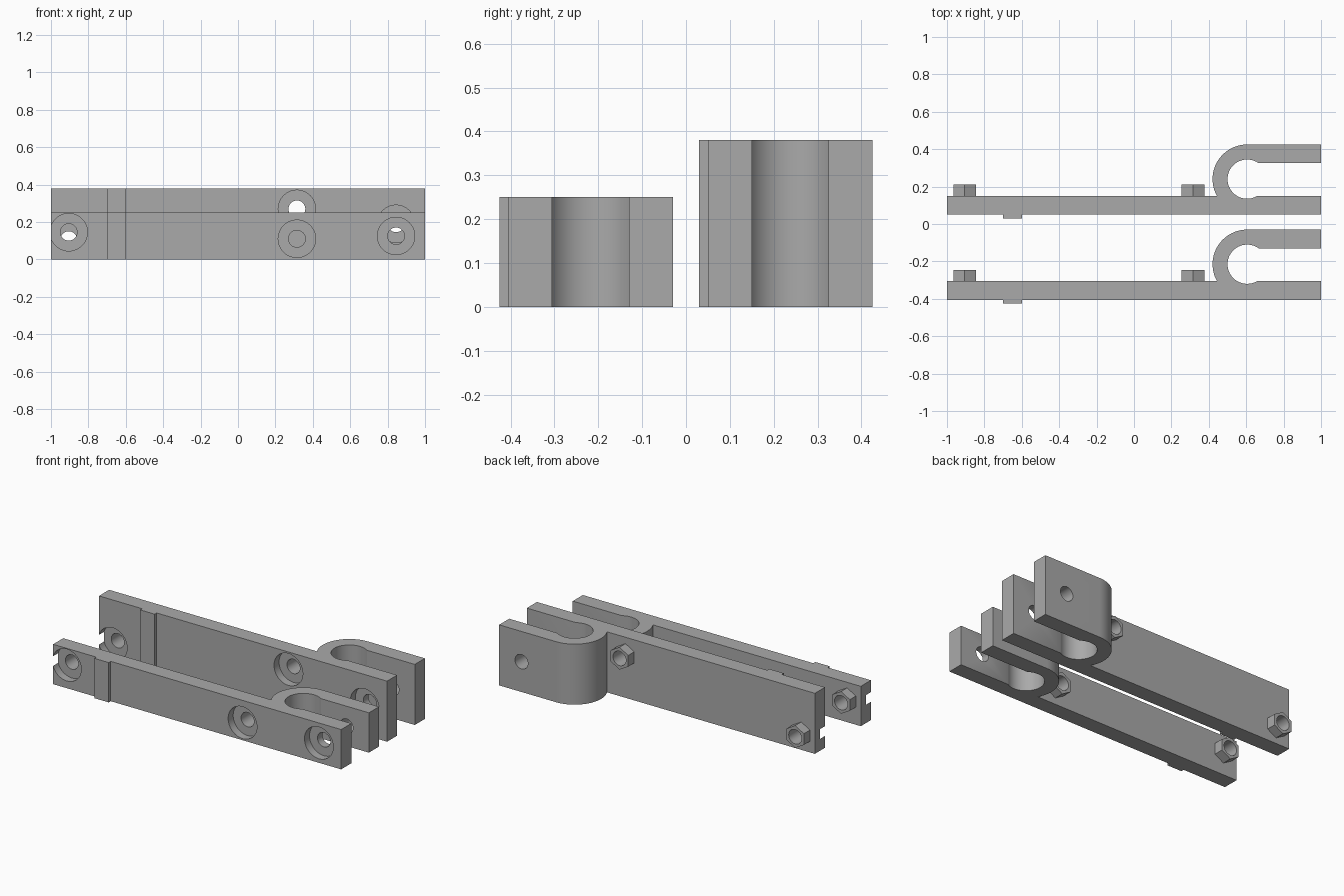
import bpy, bmesh, math
from mathutils import Vector, Matrix

cube = bpy.data.objects.get("Cube")
if cube:
    bpy.data.objects.remove(cube, do_unlink=True)

grey = bpy.data.materials.new("plain grey")
grey.use_nodes = True
COLOR = (0.4, 0.4, 0.4, 1)
grey.diffuse_color = COLOR
grey.node_tree.nodes["Principled BSDF"].inputs["Base Color"].default_value = COLOR

BAR = 0.1          # plate thickness
CX, CY = 0.605, 0.19   # hook centre, measured from the plate's front face
R_IN, R_OUT = 0.105, 0.185
HOLE, BORE, DEPTH = 0.045, 0.1, 0.05


def add_object(name, bm):
    bmesh.ops.recalc_face_normals(bm, faces=bm.faces)
    mesh = bpy.data.meshes.new(name)
    bm.to_mesh(mesh)
    bm.free()
    mesh.materials.append(grey)
    obj = bpy.data.objects.new(name, mesh)
    bpy.context.collection.objects.link(obj)
    return obj


def arc(r, a0, a1, n=32):
    steps = [math.radians(a0 + (a1 - a0) * i / n) for i in range(n + 1)]
    return [(CX + r * math.cos(a), CY + r * math.sin(a)) for a in steps]


def hook_bar(name, y, height):
    # Plate with a raised pad, curling round into a parallel arm
    arm_in = CY + R_OUT - BAR
    low = math.degrees(math.asin((CY - BAR) / R_IN))
    high = math.degrees(math.asin((arm_in - CY) / R_IN))
    foot = math.degrees(math.asin((CY - BAR) / R_OUT))
    outline = [(-1, 0), (-0.7, 0), (-0.7, -0.02), (-0.6, -0.02), (-0.6, 0), (1, 0), (1, BAR)]
    outline += arc(R_IN, -low, high - 360 + 0)
    outline += [(1, arm_in), (1, CY + R_OUT)]
    outline += arc(R_OUT, 90, 180 + foot) + [(-1, BAR)]
    bm = bmesh.new()
    face = bm.faces.new([bm.verts.new((px, py + y, 0)) for px, py in outline])
    top = bmesh.ops.extrude_face_region(bm, geom=[face])["geom"]
    verts = [v for v in top if isinstance(v, bmesh.types.BMVert)]
    bmesh.ops.translate(bm, verts=verts, vec=(0, 0, height))
    return add_object(name, bm)


def rod(name, x, z, y0, y1, r, sides):
    # Prism lying along y
    bm = bmesh.new()
    place = Matrix.Translation((x, (y0 + y1) / 2, z)) @ Matrix.Rotation(math.pi / 2, 4, "X")
    bmesh.ops.create_cone(bm, cap_ends=True, segments=sides, radius1=r, radius2=r,
                          depth=y1 - y0, matrix=place)
    return add_object(name, bm)


def cut(obj, cutter):
    cutter.hide_render = True
    mod = obj.modifiers.new("hole", "BOOLEAN")
    mod.operation = "DIFFERENCE"
    mod.solver = "EXACT"
    mod.object = cutter
    bpy.context.view_layer.objects.active = obj
    bpy.ops.object.modifier_apply(modifier=mod.name)


def finish(obj):
    bpy.ops.object.select_all(action="DESELECT")
    obj.select_set(True)
    bpy.context.view_layer.objects.active = obj
    bpy.ops.object.shade_smooth_by_angle(angle=math.radians(30))


def bracket(side, y, height, holes):
    bar = hook_bar(side + "_hook_bar", y, height)
    for label, x, z, has_nut in holes:
        # Bolt hole with a wide recess on the front face
        hole = rod("hole_cutter", x, z, y - 0.1, y + 0.45, HOLE, 32)
        bore = rod("recess_cutter", x, z, y - 0.1, y + DEPTH, BORE, 48)
        cut(bar, bore)
        if has_nut:
            nut = rod(f"{side}_{label}_nut", x, z, y + BAR, y + BAR + 0.06, 0.07, 6)
            cut(nut, hole)
            finish(nut)
        cut(bar, hole)
        for helper in (hole, bore):
            bpy.data.objects.remove(helper, do_unlink=True)
    finish(bar)


bracket("front", -0.405, 0.25,
        [("right", -0.905, 0.145, True), ("middle", 0.315, 0.11, True), ("left", 0.845, 0.125, False)])
bracket("rear", 0.05, 0.38,
        [("right", -0.905, 0.105, True), ("middle", 0.315, 0.27, True), ("left", 0.845, 0.19, False)])
